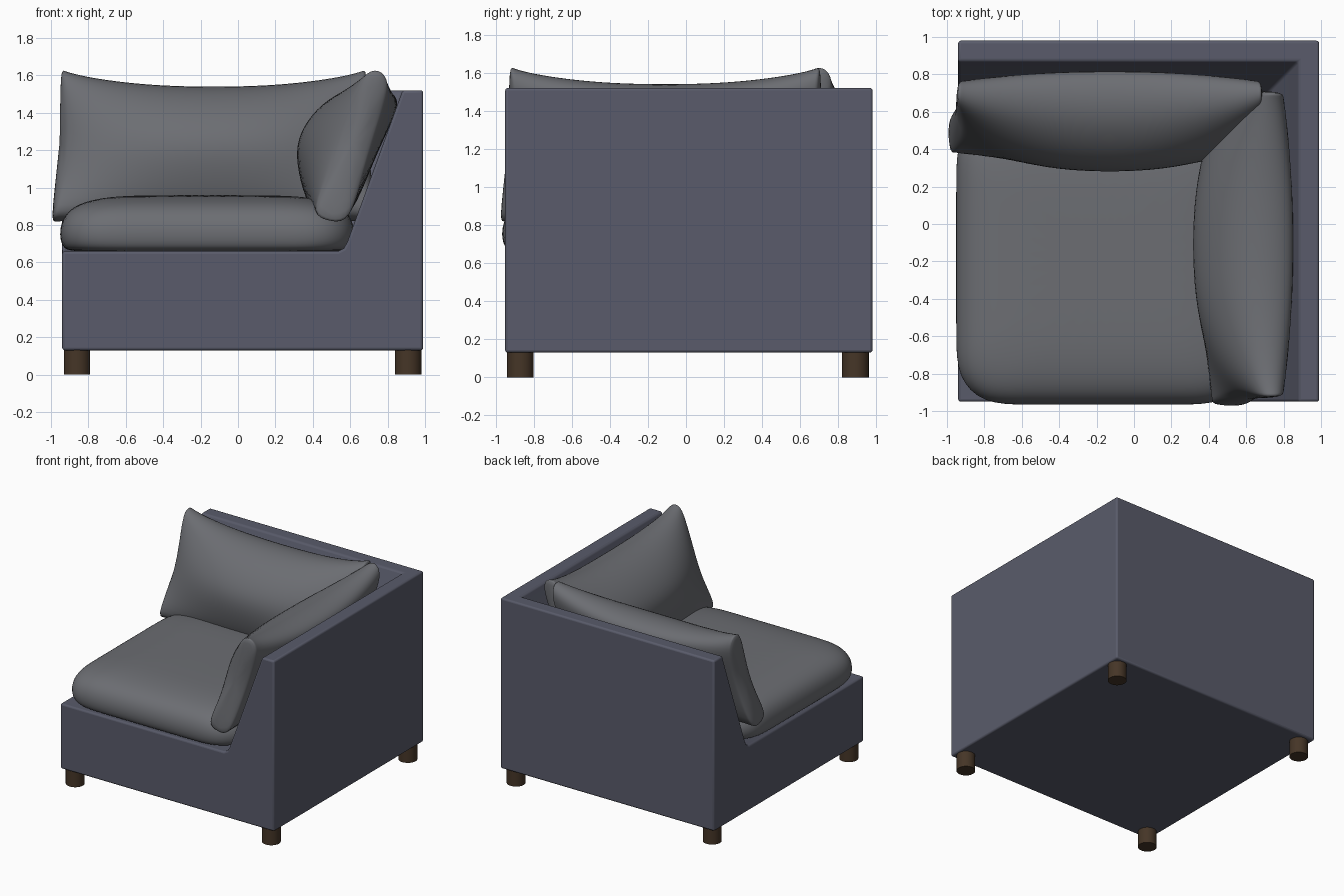
import bpy, bmesh, math

if "Cube" in bpy.data.objects:
    bpy.data.objects.remove(bpy.data.objects["Cube"])


def material(name, rgb):
    m = bpy.data.materials.new(name)
    m.diffuse_color = (*rgb, 1)
    m.use_nodes = True
    m.node_tree.nodes["Principled BSDF"].inputs["Base Color"].default_value = m.diffuse_color
    return m


FRAME = material("frame fabric", (0.10, 0.105, 0.145))
CUSHION = material("cushion fabric", (0.15, 0.155, 0.17))
WOOD = material("dark wood", (0.06, 0.036, 0.02))


def make(name, verts, faces, mat):
    me = bpy.data.meshes.new(name)
    me.from_pydata(verts, [], faces)
    bm = bmesh.new()
    bm.from_mesh(me)
    bmesh.ops.recalc_face_normals(bm, faces=bm.faces)
    bm.to_mesh(me)
    bm.free()
    ob = bpy.data.objects.new(name, me)
    bpy.context.collection.objects.link(ob)
    me.materials.append(mat)
    return ob


def smooth(ob, angle=40):
    bpy.ops.object.select_all(action='DESELECT')
    bpy.context.view_layer.objects.active = ob
    ob.select_set(True)
    bpy.ops.object.shade_smooth_by_angle(angle=math.radians(angle))


def loft(name, rings, mat):
    """Skin equal-length closed rings, cap both ends, round with subdivision."""
    n = len(rings[0])
    verts = [p for r in rings for p in r]
    faces = [(i * n + j, i * n + (j + 1) % n, (i + 1) * n + (j + 1) % n, (i + 1) * n + j)
             for i in range(len(rings) - 1) for j in range(n)]
    faces += [tuple(range(n)), tuple(range(len(verts) - n, len(verts)))]
    ob = make(name, verts, faces, mat)
    for p in ob.data.polygons:
        p.use_smooth = True
    ob.modifiers.new("soft", 'SUBSURF').levels = 2
    ob.modifiers["soft"].render_levels = 2
    return ob


# Frame: seat base with two walls, inner faces sloping and meeting in a mitre
X0, X1, Z0 = -0.94, 0.99, 0.13
inner = [(0.535, 0.66), (0.565, 0.675), (0.585, 0.71), (0.88, 1.52), (X1, 1.52)]
verts = [(X0, X0, Z0), (X1, X0, Z0), (X1, X1, Z0), (X0, X1, Z0), (X0, X0, 0.66)]
for t, z in inner:
    verts += [(t, X0, z), (t, t, z), (X0, t, z)]
k = len(inner)
front = [5 + 3 * i for i in range(k)]
faces = [(0, 1, 2, 3), (4, 5, 6, 7),
         (0, 1, *reversed(front), 4),
         (0, 3, *[f + 2 for f in reversed(front)], 4),
         (1, 2, front[-1] + 1, front[-1]),
         (2, 3, front[-1] + 2, front[-1] + 1)]
for a, b in zip(front, front[1:]):
    faces += [(a, b, b + 1, a + 1), (a + 1, b + 1, b + 2, a + 2)]
frame = make("sofa_frame", [(x, y - 0.01, z) for x, y, z in verts], faces, FRAME)
bev = frame.modifiers.new("soft edges", 'BEVEL')
bev.width, bev.segments, bev.angle_limit = 0.014, 3, math.radians(40)
smooth(frame, 30)

# Seat cushion: stacked rounded squares
rings = []
for inset, z in [(0.3, 0.655), (0.06, 0.657), (0.015, 0.68), (0, 0.75), (0.012, 0.82),
                 (0.05, 0.88), (0.13, 0.925), (0.27, 0.952), (0.45, 0.96)]:
    h = 0.79 - inset
    ring = []
    for i in range(32):
        a = 2 * math.pi * (i + 0.5) / 32
        c, s = math.cos(a), math.sin(a)
        r = h / (abs(c) ** 14 + abs(s) ** 14) ** (1 / 14)
        ring.append((-0.165 + r * c, -0.18 + r * s, z))
    rings.append(ring)
loft("seat_cushion", rings, CUSHION)

# Leaning pillows: plump middle section blended into thin end sections
mid = [(.60, .815), (.735, 1.17), (.86, 1.42), (.855, 1.49), (.76, 1.54), (.60, 1.54),
       (.44, 1.45), (.335, 1.32), (.30, 1.20), (.325, 1.04), (.39, .86), (.49, .83)]
end = [(.60, .805), (.67, 1.10), (.75, 1.36), (.81, 1.55), (.775, 1.64), (.70, 1.64),
       (.65, 1.53), (.59, 1.38), (.54, 1.22), (.47, 1.03), (.39, .85), (.49, .82)]
stations = [-1, -.975, -.9, -.75, -.5, -.2, .2, .5, .75, .9, .975, 1]


def pillow(name, swap, shift):
    rings = []
    for u in stations:
        w = (1 - abs(u) ** 2.2) ** 0.75
        ring = []
        for (a, az), (b, bz) in zip(mid, end):
            d, z = b + (a - b) * w, bz + (az - bz) * w
            v = (z - 0.82) / 0.79
            # side edges pinch inward at mid height
            half = 0.875 - 0.05 * v - 0.22 * max(0, v * (1 - v))
            along = -0.13 + u * half
            ring.append((along, d + shift, z) if swap else (d, along + 0.02, z))
        rings.append(ring)
    return loft(name, rings, CUSHION)


pillow("back_pillow", True, -0.035)
pillow("side_pillow", False, 0)

# Legs
for side, x in (("left", -0.86), ("right", 0.91)):
    for place, y in (("front", -0.87), ("back", 0.89)):
        bpy.ops.mesh.primitive_cylinder_add(vertices=32, radius=0.07, depth=0.14,
                                            location=(x, y, 0.07))
        leg = bpy.context.object
        leg.name = f"{place}_{side}_leg"
        leg.data.materials.append(WOOD)
        smooth(leg)
